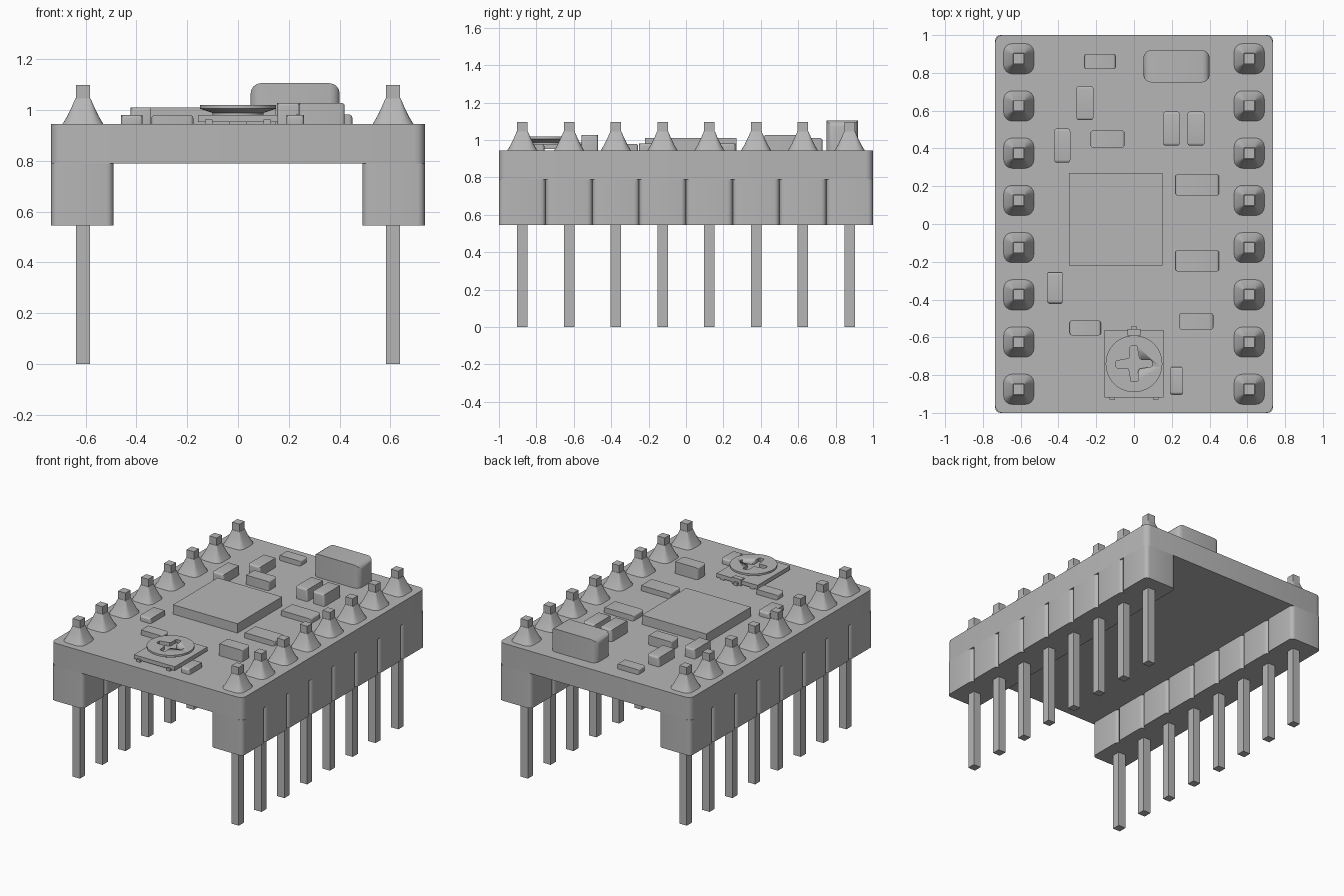
import bpy, bmesh, math
from mathutils import Vector

if "Cube" in bpy.data.objects:
    bpy.data.objects.remove(bpy.data.objects["Cube"], do_unlink=True)

grey = bpy.data.materials.new("plain grey")
grey.use_nodes = True
colour = (0.47, 0.47, 0.47, 1)
grey.diffuse_color = colour
grey.node_tree.nodes["Principled BSDF"].inputs["Base Color"].default_value = colour

BOARD_TOP, BOARD_LOW, HEADER_LOW = 0.945, 0.79, 0.545


def finish(name, bm, smooth=True):
    """Turn a bmesh into a named, coloured object."""
    bmesh.ops.recalc_face_normals(bm, faces=bm.faces)
    mesh = bpy.data.meshes.new(name)
    bm.to_mesh(mesh)
    bm.free()
    mesh.materials.append(grey)
    obj = bpy.data.objects.new(name, mesh)
    bpy.context.collection.objects.link(obj)
    if smooth:
        bpy.ops.object.select_all(action='DESELECT')
        obj.select_set(True)
        bpy.context.view_layer.objects.active = obj
        bpy.ops.object.shade_smooth_by_angle(angle=math.radians(35))
    return obj


def box(name, x, y, z, radius=0, round_ends=False):
    """Box from ranges; rounds upright edges and, if asked, the top edges of its short ends."""
    bm = bmesh.new()
    bmesh.ops.create_cube(bm, size=1)
    for v in bm.verts:
        v.co = Vector([(r[0] + r[1]) / 2 + c * (r[1] - r[0]) for r, c in zip((x, y, z), v.co)])
    if radius:
        long_axis = 0 if x[1] - x[0] > y[1] - y[0] else 1
        edges = []
        for e in bm.edges:
            a, b = (v.co for v in e.verts)
            upright = abs(a.z - b.z) > 1e-4
            top_end = min(a.z, b.z) > z[1] - 1e-4 and abs(a[long_axis] - b[long_axis]) < 1e-4
            if upright or (round_ends and top_end):
                edges.append(e)
        bmesh.ops.bevel(bm, geom=edges, offset=radius, segments=4, profile=0.5, affect='EDGES')
    return finish(name, bm, bool(radius))


def extrude_outline(name, points, z0, z1):
    bm = bmesh.new()
    face = bm.faces.new([bm.verts.new((px, py, z0)) for px, py in points])
    up = bmesh.ops.extrude_face_region(bm, geom=[face])["geom"]
    bmesh.ops.translate(bm, vec=(0, 0, z1 - z0),
                        verts=[g for g in up if isinstance(g, bmesh.types.BMVert)])
    return finish(name, bm)


def rounded_square(half, radius, steps=4):
    """Outline points of a square with rounded corners."""
    pts = []
    for q in range(4):
        mid = math.radians(45 + 90 * q)
        cx = math.copysign(half - radius, math.cos(mid))
        cy = math.copysign(half - radius, math.sin(mid))
        for s in range(steps + 1):
            t = math.pi / 2 * (q + s / steps)
            pts.append((cx + radius * math.cos(t), cy + radius * math.sin(t)))
    return pts


def solder_cone(name, x, y):
    bm = bmesh.new()
    rings = []
    for half, radius, z in ((0.08, 0.045, BOARD_TOP), (0.062, 0.03, 0.975),
                            (0.045, 0.016, 1.01), (0.03, 0.004, 1.045)):
        rings.append([bm.verts.new((x + px, y + py, z)) for px, py in rounded_square(half, radius)])
    for low, high in zip(rings, rings[1:]):
        for i in range(len(low)):
            j = (i + 1) % len(low)
            bm.faces.new((low[i], low[j], high[j], high[i]))
    bm.faces.new(rings[0])
    bm.faces.new(rings[-1])
    finish(name, bm)


# Board
box("circuit_board", (-0.735, 0.735), (-1, 1), (BOARD_LOW, BOARD_TOP), 0.04)

# Pin headers: scalloped blocks, square pins and solder cones
for side, label in ((-1, "right"), (1, "left")):
    for i in range(8):
        y = -0.875 + 0.25 * i
        x = side * 0.61
        box(f"{label}_header_block_{i + 1}", sorted((side * 0.49, side * 0.735)),
            (y - 0.125, y + 0.125), (HEADER_LOW, BOARD_LOW), 0.028)
        box(f"{label}_pin_{i + 1}", (x - 0.028, x + 0.028), (y - 0.028, y + 0.028), (0, 1.097))
        solder_cone(f"{label}_solder_{i + 1}", x, y)

# Main chip and large capacitor
box("main_chip", (-0.345, 0.15), (-0.22, 0.27), (BOARD_TOP, 1.01))
box("large_capacitor", (0.05, 0.4), (0.75, 0.92), (BOARD_TOP, 1.105), 0.04, True)

# Small parts: centre, size and top height
small_parts = (
    (-0.18, 0.86, 0.165, 0.08, 0.98), (-0.26, 0.64, 0.09, 0.18, 1.01),
    (-0.38, 0.415, 0.085, 0.18, 1.01), (-0.14, 0.45, 0.18, 0.09, 1.01),
    (0.198, 0.505, 0.09, 0.18, 1.028), (0.328, 0.505, 0.09, 0.18, 1.028),
    (0.335, 0.207, 0.23, 0.115, 0.982), (0.335, -0.195, 0.23, 0.115, 0.982),
    (0.33, -0.515, 0.18, 0.09, 1.028), (-0.258, -0.55, 0.165, 0.08, 0.98),
    (-0.418, -0.338, 0.085, 0.165, 0.98), (0.225, -0.83, 0.07, 0.145, 0.98),
)
for i, (x, y, w, d, top) in enumerate(small_parts):
    box(f"small_component_{i + 1}", (x - w / 2, x + w / 2), (y - d / 2, y + d / 2),
        (BOARD_TOP, top), 0.014, True)

# Trimmer: base plate, feet, tab and hub
TY = -0.74
box("trimmer_base", (-0.157, 0.157), (-0.918, -0.56), (BOARD_TOP + 0.008, 0.98))
box("trimmer_tab", (-0.035, 0.035), (-0.59, -0.555), (BOARD_TOP, 0.988))
box("trimmer_tab_tip", (-0.013, 0.013), (-0.57, -0.54), (BOARD_TOP, 0.965))
for x in (-0.115, 0.115):
    box("trimmer_foot", (x - 0.014, x + 0.014), (-0.93, -0.85), (BOARD_TOP, 0.962))
    box("trimmer_back_foot", (x - 0.014, x + 0.014), (-0.64, -0.56), (BOARD_TOP, 0.962))


def turned(name, profile, sides=48):
    bm = bmesh.new()
    rings = [[bm.verts.new((r * math.cos(math.tau * i / sides), TY + r * math.sin(math.tau * i / sides), z))
              for i in range(sides)] for r, z in profile]
    for low, high in zip(rings, rings[1:]):
        for i in range(sides):
            j = (i + 1) % sides
            bm.faces.new((low[i], low[j], high[j], high[i]))
    bm.faces.new(rings[0])
    bm.faces.new(rings[-1])
    return finish(name, bm)


dial = turned("trimmer_dial", ((0.1, 0.975), (0.1, 0.988), (0.15, 1.005), (0.15, 1.019)))

# Cross slot cut into the dial, widened at the middle
arm = ((0.095, -0.015), (0.095, 0.015), (0.088, 0.022), (0.04, 0.022), (0.027, 0.027))
cross = []
for q in range(4):
    c, s = round(math.cos(q * math.pi / 2)), round(math.sin(q * math.pi / 2))
    cross += [(px * c - py * s, TY + px * s + py * c) for px, py in arm]
cutter = extrude_outline("slot_cutter", cross, 0.995, 1.05)
cutter.hide_render = True
cutter.hide_viewport = True
cut = dial.modifiers.new("slot", 'BOOLEAN')
cut.operation = 'DIFFERENCE'
cut.object = cutter
cut.solver = 'EXACT'
